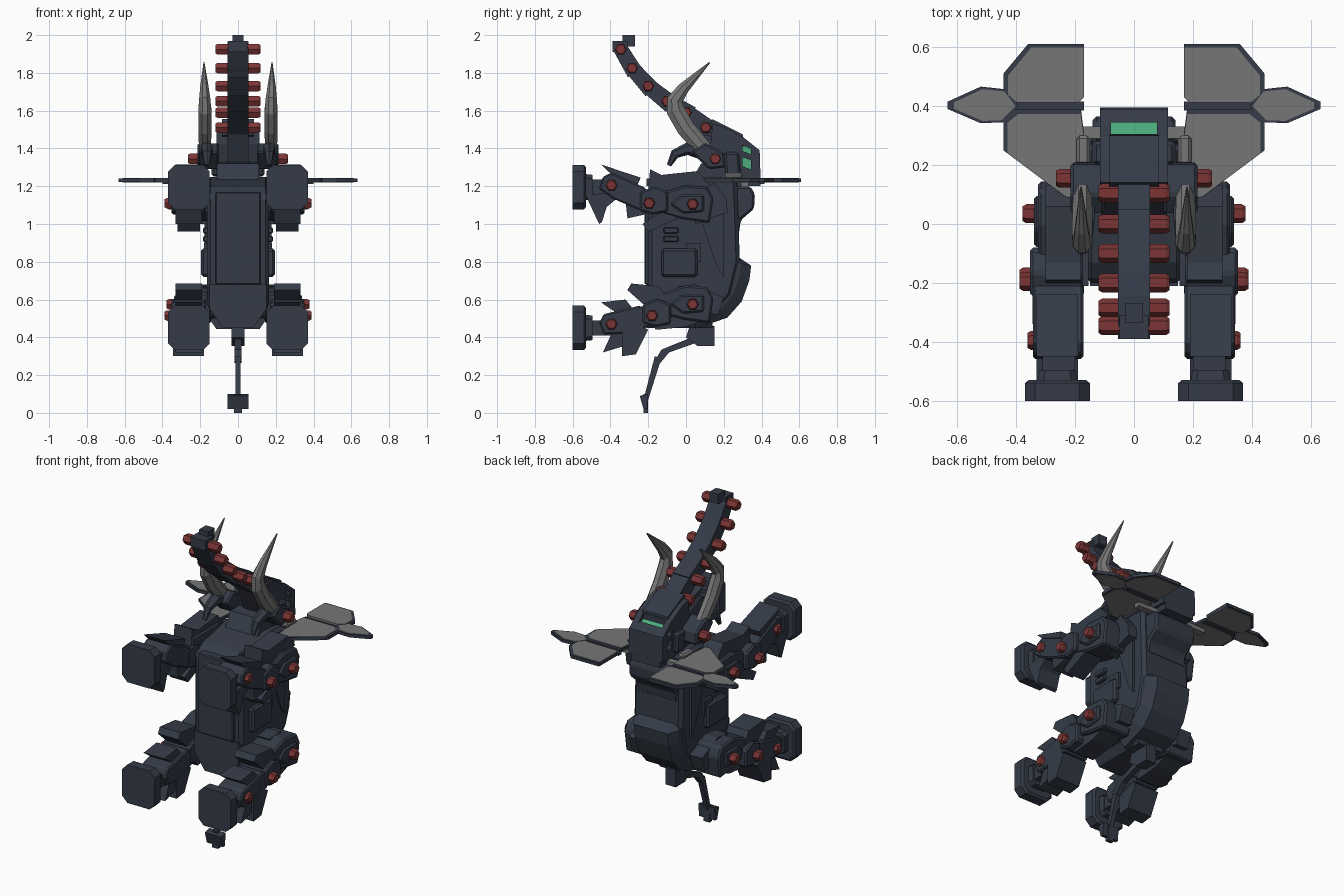
import bpy, bmesh, math
from mathutils import Vector


def material(name, rgb):
    m = bpy.data.materials.new(name)
    m.diffuse_color = (*rgb, 1)
    return m


SLATE = material("dark slate", (0.035, 0.044, 0.064))
GREY = material("ash grey", (0.18, 0.18, 0.18))
RED = material("dull red", (0.2, 0.036, 0.036))
GREEN = material("visor green", (0.07, 0.4, 0.2))


def finish(name, bm, mat, mirror=False, bevel=0):
    bmesh.ops.recalc_face_normals(bm, faces=bm.faces)
    me = bpy.data.meshes.new(name)
    bm.to_mesh(me)
    bm.free()
    me.materials.append(mat)
    ob = bpy.data.objects.new(name, me)
    bpy.context.collection.objects.link(ob)
    if bevel:
        b = ob.modifiers.new("bevel", 'BEVEL')
        b.width, b.segments, b.limit_method = bevel, 1, 'ANGLE'
    if mirror:
        ob.modifiers.new("mirror", 'MIRROR')
    return ob


def loft(name, rings, mat, mirror=False, bevel=0):
    """Skin a list of equal-sized rings and cap both ends."""
    bm = bmesh.new()
    rows = [[bm.verts.new(p) for p in r] for r in rings]
    n = len(rows[0])
    for a, b in zip(rows, rows[1:]):
        for i in range(n):
            j = (i + 1) % n
            bm.faces.new((a[i], a[j], b[j], b[i]))
    bm.faces.new(rows[0])
    bm.faces.new(rows[-1][::-1])
    return finish(name, bm, mat, mirror, bevel)


def prism(name, axis, pts, lo, hi, mat=SLATE, mirror=False, bevel=0):
    """Extrude a flat outline along an axis; the other two axes keep their order."""
    def put(p, d):
        return {'x': (d, p[0], p[1]), 'y': (p[0], d, p[1]), 'z': (p[0], p[1], d)}[axis]
    return loft(name, [[put(p, d) for p in pts] for d in (lo, hi)], mat, mirror, bevel)


def box(name, x, y, z, mat=SLATE, mirror=False, bevel=0):
    pts = [(y[0], z[0]), (y[1], z[0]), (y[1], z[1]), (y[0], z[1])]
    return prism(name, 'x', pts, x[0], x[1], mat, mirror, bevel)


def bolt(name, y, z, x0, x1, r=0.032):
    """Hexagonal bolt with a narrowed outer end, on both sides."""
    def ring(x, k):
        return [(x, y + k * math.cos(i * math.pi / 3), z + k * math.sin(i * math.pi / 3)) for i in range(6)]
    loft(name, [ring(x0, r), ring(x1 - 0.012, r), ring(x1, r * 0.78)], RED, True)


def tube(name, path, mat, sides=8, mirror=False, flat=1.0):
    """Tube through (x, y, z, radius) points lying in an x = constant plane."""
    rings = []
    for i, p in enumerate(path):
        a, b = Vector(path[max(i - 1, 0)][:3]), Vector(path[min(i + 1, len(path) - 1)][:3])
        t = (b - a).normalized()
        n = Vector((1, 0, 0)).cross(t).normalized()
        rings.append([Vector(p[:3]) + p[3] * (Vector((flat, 0, 0)) * math.cos(2 * math.pi * (k + .5) / sides)
                      + n * math.sin(2 * math.pi * (k + .5) / sides)) for k in range(sides)])
    return loft(name, rings, mat, mirror)


# Torso
prism("torso", 'x', [(-0.2, 0.66), (-0.2, 1.15), (-0.13, 1.2), (0.1, 1.25), (0.27, 1.24), (0.285, 0.8),
                     (0.24, 0.62), (0.12, 0.5), (-0.1, 0.5)], -0.165, 0.165, bevel=0.02)
box("belly_plate", (-0.12, 0.12), (-0.22, -0.15), (0.68, 1.17), bevel=0.006)
prism("lower_hull", 'y', [(-0.15, 0.68), (-0.15, 0.55), (-0.08, 0.45), (0.08, 0.45), (0.15, 0.55), (0.15, 0.68)],
      -0.21, 0.14)
box("flank_box", (0.15, 0.195), (-0.13, 0.06), (0.72, 0.87), mirror=True, bevel=0.012)
for i, z in enumerate((0.905, 0.95)):
    box(f"flank_rod_{i + 1}", (0.15, 0.185), (-0.12, -0.04), (z, z + 0.032), mirror=True, bevel=0.006)
box("flank_rib", (0.15, 0.18), (0.0, 0.08), (0.8, 0.9), mirror=True)
prism("flank_blade", 'x', [(0.06, 1.08), (0.2, 1.05), (0.2, 0.72), (0.16, 0.78)], 0.16, 0.178, mirror=True)
prism("back_plate", 'x', [(0.25, 1.2), (0.34, 1.2), (0.365, 1.16), (0.36, 1.08), (0.29, 1.02), (0.28, 0.95),
                          (0.25, 0.95)], -0.14, 0.14, bevel=0.012)

# Faceted rump shell with sloping sides
shell = [(0.285, 0.82, 0.22, 0.83), (0.345, 0.78, 0.24, 0.8), (0.335, 0.7, 0.23, 0.74), (0.295, 0.59, 0.2, 0.66),
         (0.22, 0.505, 0.15, 0.6), (0.05, 0.445, 0.05, 0.55)]
loft("rump_shell", [[(-0.115, a, b), (0.115, a, b), (0.152, (a + c) / 2, (b + d) / 2), (0.16, c, d),
                     (-0.16, c, d), (-0.152, (a + c) / 2, (b + d) / 2)] for a, b, c, d in shell], SLATE)


# Legs: outlines as (y, z) offsets, for the upper and lower pair
def leg(tag, hip, knee, ankle, foot_z):
    def seg(name, pts, x0, x1, o, bevel=0.01):
        prism(tag + name, 'x', [(o[0] + a, o[1] + b) for a, b in pts], x0, x1, SLATE, True, bevel)
    seg("_shoulder", [(0.11, 0.03), (0.08, 0.09), (-0.04, 0.1), (-0.16, 0.06), (-0.16, -0.05), (-0.05, -0.08),
                      (0.09, -0.1)], 0.14, 0.325, hip, 0.01)
    seg("_shoulder_cap", [(0.06, 0.05), (-0.06, 0.05), (-0.12, 0.0), (-0.05, -0.05), (0.06, -0.04)], 0.3, 0.34, hip)
    seg("_thigh", [(0.1, 0.06), (0.03, 0.09), (-0.05, 0.06), (-0.05, -0.04), (0.02, -0.06), (0.1, -0.045)],
        0.17, 0.352, knee)
    # shin follows the line from knee to ankle
    k, a = Vector(knee), Vector(ankle)
    d = (a - k).normalized()
    n = Vector((d.y, -d.x))
    prism(tag + "_shin", 'x', [k + n * .04, k + n * .065 + d * .06, a + n * .06 + d * .03, a + n * .02 + d * .06,
                               a - n * .045 + d * .05, a - n * .06 - d * .04, k - n * .055 + d * .03],
          0.172, 0.343, SLATE, True, 0.008)
    box(tag + "_ankle", (0.2, 0.31), (-0.53, -0.38), (foot_z - 0.04, foot_z + 0.04), mirror=True)

    # octagonal foot and collar
    def octo(y, w, h, c):
        return [(0.26 + i, y, foot_z + j) for i, j in [(-w, c - h), (c - w, -h), (w - c, -h), (w, c - h),
                                                      (w, h - c), (w - c, h), (c - w, h), (-w, h - c)]]
    loft(tag + "_foot", [octo(-0.6, .11, .118, .035), octo(-0.54, .11, .118, .035), octo(-0.53, .098, .105, .03)],
         SLATE, True)
    loft(tag + "_foot_collar", [octo(-0.54, .068, .07, .02), octo(-0.495, .062, .065, .02)], SLATE, True)
    bolt(tag + "_hip_bolt", *hip, 0.3, 0.378)
    bolt(tag + "_knee_bolt", *knee, 0.32, 0.388)
    bolt(tag + "_ankle_bolt", *ankle, 0.31, 0.362)


leg("upper_leg", (0.035, 1.105), (-0.195, 1.11), (-0.395, 1.205), 1.195)
leg("lower_leg", (0.035, 0.575), (-0.18, 0.515), (-0.395, 0.47), 0.45)

# Pointed armour flaps on the legs: x range, then (y, z) outline
flaps = {
    "upper_shin_fin": (.19, .33, [(-0.45, 1.315), (-0.36, 1.285), (-0.24, 1.245), (-0.26, 1.2), (-0.37, 1.24)]),
    "upper_heel_fin": (.19, .33, [(-0.53, 1.15), (-0.46, 1.0), (-0.445, 1.01), (-0.42, 1.09), (-0.36, 1.14), (-0.4, 1.17)]),
    "upper_knee_fin": (.19, .33, [(-0.32, 1.12), (-0.31, 1.03), (-0.22, 1.05), (-0.17, 1.09)]),
    "elbow_fin": (.2, .32, [(-0.12, 1.07), (-0.23, 1.0), (-0.2, 0.96), (-0.04, 1.03)]),
    "shoulder_fin": (.18, .3, [(-0.2, 1.18), (-0.19, 1.29), (-0.13, 1.26), (0.06, 1.28), (0.13, 1.2), (0.05, 1.17)]),
    "shoulder_spike": (.165, .225, [(0.05, 1.0), (0.22, 1.06), (0.215, 1.13), (0.15, 1.22), (0.05, 1.15)]),
    "lower_shin_fin": (.19, .33, [(-0.45, 0.585), (-0.32, 0.6), (-0.28, 0.55), (-0.34, 0.51)]),
    "lower_knee_fin": (.19, .33, [(-0.31, 0.65), (-0.29, 0.685), (-0.14, 0.67), (-0.1, 0.6), (-0.22, 0.57)]),
    "lower_heel_fin": (.19, .33, [(-0.44, 0.32), (-0.34, 0.35), (-0.31, 0.42), (-0.38, 0.45)]),
    "lower_calf_fin": (.18, .345, [(-0.34, 0.3), (-0.265, 0.31), (-0.2, 0.44), (-0.27, 0.48), (-0.34, 0.44)]),
    "hip_fin": (.165, .25, [(-0.05, 0.67), (0.05, 0.68), (0.2, 0.61), (0.17, 0.52), (0.02, 0.55)]),
    "hip_lower_fin": (.165, .3, [(-0.16, 0.44), (0.0, 0.455), (0.12, 0.5), (0.0, 0.54), (-0.18, 0.47)]),
}
for name, (x0, x1, pts) in flaps.items():
    prism(name, 'x', pts, x0, x1, SLATE, True)

# Neck and head; the core is notched for the visor and the side plates leave eye windows
prism("neck", 'x', [(0.0, 1.18), (0.08, 1.32), (0.25, 1.34), (0.28, 1.18)], -0.11, 0.11)
front = [(0.2, 1.515), (0.14, 1.53), (0.13, 1.42), (0.16, 1.3), (0.18, 1.235)]
prism("head_core", 'x', [(0.395, 1.235), (0.39, 1.39), (0.345, 1.425), (0.345, 1.395), (0.305, 1.42),
                         (0.305, 1.46)] + front, -0.08, 0.08)
side_plates = {
    "front": [(0.3, 1.235), (0.3, 1.46)] + front,
    "back": [(0.395, 1.235), (0.39, 1.39), (0.345, 1.426), (0.345, 1.235)],
    "top": [(0.346, 1.425), (0.346, 1.397), (0.299, 1.418), (0.299, 1.463)],
    "middle": [(0.346, 1.368), (0.346, 1.338), (0.299, 1.354), (0.299, 1.386)],
    "bottom": [(0.346, 1.235), (0.346, 1.288), (0.299, 1.305), (0.299, 1.235)],
}
for name, pts in side_plates.items():
    prism(f"head_side_{name}", 'x', pts, 0.078, 0.115, SLATE, True)
prism("forehead_crest", 'x', [(0.14, 1.555), (0.3, 1.475), (0.305, 1.43), (0.1, 1.47)], -0.085, 0.085)
prism("cheek", 'x', [(0.21, 1.25), (0.29, 1.26), (0.28, 1.38), (0.2, 1.38)], 0.1, 0.14, SLATE, True, 0.012)
box("jaw_plate", (-0.1, 0.1), (0.1, 0.395), (1.2, 1.245))
prism("visor", 'x', [(0.303, 1.419), (0.347, 1.394), (0.347, 1.401), (0.303, 1.426)], -0.079, 0.079, GREEN)
box("eye_glass", (0.079, 0.086), (0.299, 0.346), (1.28, 1.41), GREEN, True)

# Tusk mounts, tusks and curved braces
prism("tusk_mount", 'x', [(0.03, 1.38), (0.1, 1.43), (0.2, 1.38), (0.21, 1.3), (0.12, 1.29)], 0.1, 0.215, SLATE, True, 0.01)
bolt("mount_bolt", 0.155, 1.345, 0.2, 0.265)
tube("tusk", [(0.175, 0.1, 1.39, 0.047), (0.175, 0.0, 1.505, 0.052), (0.175, -0.055, 1.6, 0.052),
              (0.176, -0.06, 1.655, 0.045), (0.178, -0.012, 1.72, 0.033), (0.18, 0.125, 1.855, 0.004)], GREY, 8, True, 0.72)
tube("neck_brace", [(0.165, -0.09, 1.31, 0.012), (0.165, -0.06, 1.37, 0.025), (0.165, 0.01, 1.4, 0.035),
                    (0.165, 0.1, 1.37, 0.035)], SLATE, 6, True)
box("side_blade", (0.155, 0.175), (-0.21, 0.05), (1.2, 1.24), mirror=True)

# Segmented trunk with a pair of bolts per joint
joints = [(0.17, 1.38), (0.105, 1.51), (0.0, 1.59), (-0.1, 1.65), (-0.2, 1.73), (-0.285, 1.825), (-0.345, 1.925)]
for i, (p, q) in enumerate(zip(joints, joints[1:])):
    p, q = Vector(p), Vector(q)
    d = (q - p).normalized()
    n = Vector((-d.y, d.x))
    w = 0.054 - 0.002 * i
    prism(f"trunk_segment_{i + 1}", 'x', [p - d * .03 + n * w, q + d * .025 + n * w * .85,
                                         q + d * .025 - n * w * .85, p - d * .03 - n * w], -0.055, 0.055)
    bolt(f"trunk_bolt_{i + 1}", q.x, q.y, 0.05, 0.12)
box("trunk_tip_base", (-0.05, 0.05), (-0.39, -0.31), (1.91, 1.97))
box("trunk_tip", (-0.03, 0.03), (-0.335, -0.27), (1.94, 2.0))

# Ears: slate blades with grey panels on both faces, bordered along the outer edges
ears = {
    "ear_rear": ((.175, .41), .94, [(.17, .61), (.36, .61), (.443, .51), (.443, .44), (.41, .412), (.19, .412), (.17, .43)]),
    "ear_front": ((.2, .1), .94, [(.18, .39), (.405, .39), (.443, .36), (.443, .25), (.23, .09), (.2, .07), (.17, .31)]),
    "ear_tip": ((.47, .4), .87, [(.392, .4), (.435, .457), (.52, .466), (.632, .415), (.632, .39), (.52, .342), (.445, .345)]),
}
for name, ((cx, cy), k, pts) in ears.items():
    prism(name, 'z', pts, 1.222, 1.24, SLATE, True)
    inner = [(cx + (x - cx) * k, cy + (y - cy) * k) for x, y in pts]
    prism(name + "_panel", 'z', inner, 1.219, 1.243, GREY, True)
box("ear_spar", (0.17, 0.4), (0.385, 0.415), (1.212, 1.23), mirror=True)
box("ear_hinge", (0.09, 0.24), (0.29, 0.33), (1.195, 1.222), GREY, True)
box("ear_strut", (0.15, 0.195), (0.2, 0.3), (1.24, 1.27), GREY, True, 0.01)

# Tail
prism("tail_root", 'x', [(0.02, 0.46), (0.15, 0.46), (0.15, 0.355), (0.06, 0.355), (0.0, 0.4)], -0.035, 0.035)
prism("tail_upper", 'x', [(0.08, 0.42), (-0.13, 0.335), (-0.165, 0.275), (-0.135, 0.265), (-0.09, 0.32), (0.08, 0.38)],
      -0.018, 0.018)
prism("tail_lower", 'x', [(-0.165, 0.3), (-0.13, 0.29), (-0.2, 0.07), (-0.225, 0.07)], -0.014, 0.014)
prism("tail_tuft", 'x', [(-0.245, 0.09), (-0.2, 0.1), (-0.205, 0.02), (-0.225, 0.02)], -0.055, 0.055)
box("tail_end", (-0.02, 0.02), (-0.225, -0.2), (0.0, 0.1))
